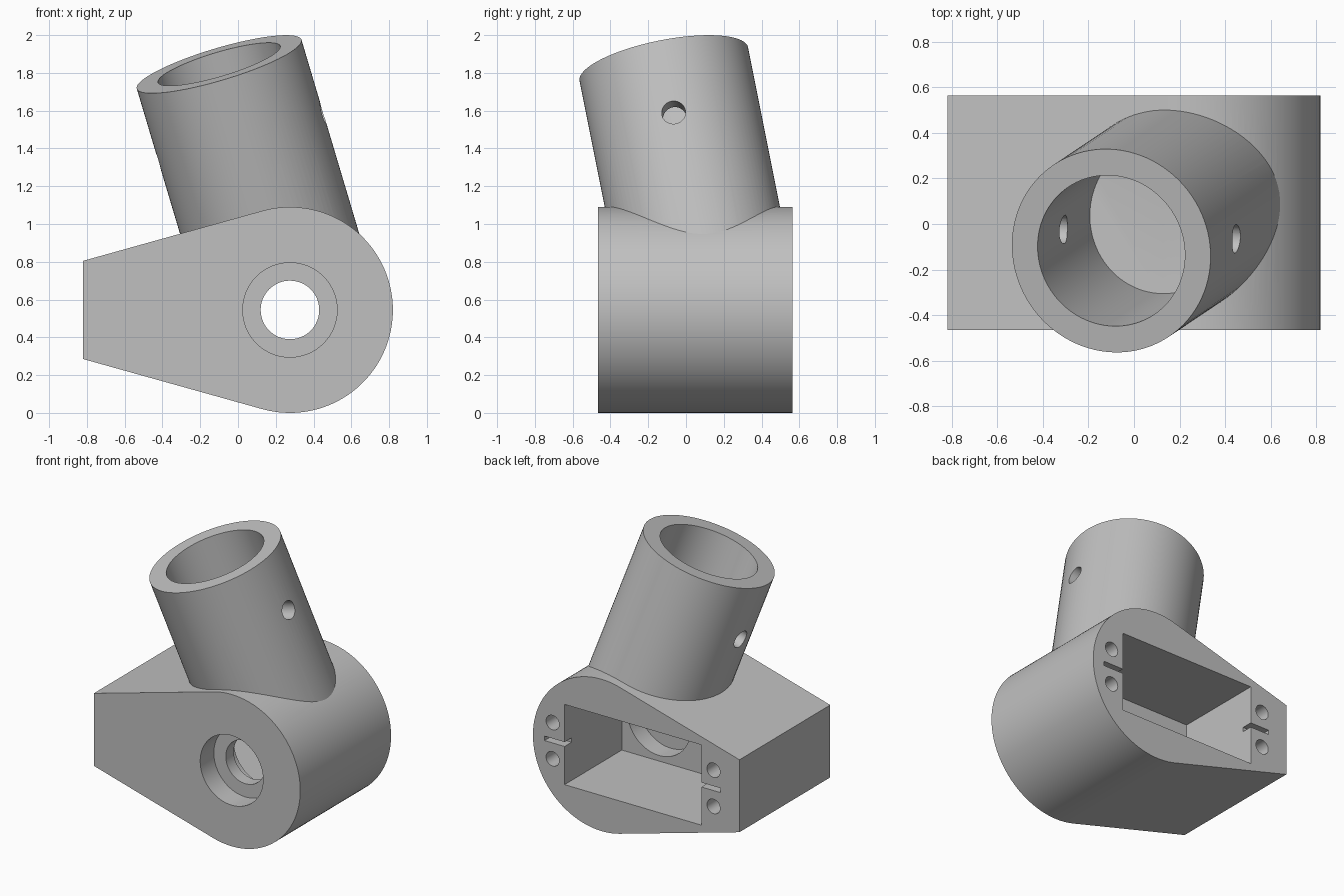
import bpy, bmesh, math
from mathutils import Vector

if "Cube" in bpy.data.objects:
    bpy.data.objects.remove(bpy.data.objects["Cube"])

grey = bpy.data.materials.new("plain_grey")
grey.diffuse_color = (0.53, 0.53, 0.53, 1)
grey.use_nodes = True
grey.node_tree.nodes["Principled BSDF"].inputs["Base Color"].default_value = grey.diffuse_color


def finish(name, bm):
    bmesh.ops.recalc_face_normals(bm, faces=bm.faces)
    mesh = bpy.data.meshes.new(name)
    bm.to_mesh(mesh)
    bm.free()
    mesh.materials.append(grey)
    ob = bpy.data.objects.new(name, mesh)
    bpy.context.collection.objects.link(ob)
    return ob


def rod(name, a, b, r, n=48):
    """Solid cylinder from point a to point b."""
    a, b = Vector(a), Vector(b)
    bm = bmesh.new()
    bmesh.ops.create_cone(bm, cap_ends=True, segments=n, radius1=r, radius2=r,
                          depth=(b - a).length)
    ob = finish(name, bm)
    rot = (b - a).to_track_quat('Z', 'Y').to_matrix().to_4x4()
    ob.data.transform(rot)
    ob.data.transform(rot.Translation((a + b) / 2))
    return ob


def box(name, lo, hi):
    bm = bmesh.new()
    bmesh.ops.create_cube(bm, size=1)
    for v in bm.verts:
        v.co = [h if c > 0 else l for c, l, h in zip(v.co, lo, hi)]
    return finish(name, bm)


def combine(target, tool, operation):
    """Apply a boolean and discard the tool."""
    mod = target.modifiers.new("combine", 'BOOLEAN')
    mod.operation, mod.solver, mod.object = operation, 'EXACT', tool
    bpy.context.view_layer.objects.active = target
    bpy.ops.object.modifier_apply(modifier=mod.name)
    bpy.data.objects.remove(tool, do_unlink=True)


FRONT, BACK = -0.465, 0.565
CX, CZ, R = 0.275, 0.545, 0.545

# Housing: round end tapering along tangents to a flat end
tilt = math.radians(15.5)
start, sweep = -math.pi / 2 - tilt, math.pi + 2 * tilt
profile = [(CX + R * math.cos(start + sweep * i / 72),
            CZ + R * math.sin(start + sweep * i / 72)) for i in range(73)]
profile += [(-0.82, CZ + 0.26), (-0.82, CZ - 0.26)]
bm = bmesh.new()
face = bm.faces.new([bm.verts.new((x, FRONT, z)) for x, z in profile])
ext = bmesh.ops.extrude_face_region(bm, geom=[face])
bmesh.ops.translate(bm, vec=(0, BACK - FRONT, 0),
                    verts=[v for v in ext["geom"] if isinstance(v, bmesh.types.BMVert)])
housing = finish("housing_with_socket", bm)

# Leaning socket tube with a blind bore
top = Vector((-0.10, -0.1175, 1.846))
axis = Vector((-0.298, -0.2, 1)).normalized()
socket = rod("socket", top - axis * 1.17, top, 0.455, 96)
combine(socket, rod("bore", top - axis * 0.85, top + axis * 0.1, 0.3375, 96), 'DIFFERENCE')

# Cross pin hole through both socket walls
mid = top - axis * 0.404
across = Vector((0.96, -0.053, 0.275)).normalized()
combine(socket, rod("pin_hole", mid - across * 0.6, mid + across * 0.6, 0.063), 'DIFFERENCE')
combine(housing, socket, 'UNION')

# Rectangular pocket open at the back
combine(housing, box("pocket", (-0.518, -0.085, 0.255), (0.569, 0.7, 0.831)), 'DIFFERENCE')

# Shaft hole with a wider recess on each side of a thin web
for a, b, r in ((-0.6, -0.31, 0.25), (-0.4, 0.0, 0.155), (-0.22, 0.0, 0.25)):
    combine(housing, rod("shaft_hole", (CX, a, CZ), (CX, b, CZ), r, 64), 'DIFFERENCE')

# Screw holes and shallow slots beside the pocket
for x in (-0.614, 0.664):
    for dz in (-0.13, 0.13):
        combine(housing, rod("screw_hole", (x, 0.2, CZ + dz), (x, 0.7, CZ + dz), 0.052, 32),
                'DIFFERENCE')
for x0, x1 in ((-0.67, -0.48), (0.53, 0.728)):
    combine(housing, box("slot", (x0, 0.485, CZ - 0.016), (x1, 0.7, CZ + 0.016)), 'DIFFERENCE')

# Smooth round walls, sharp edges
bpy.ops.object.select_all(action='DESELECT')
housing.select_set(True)
bpy.context.view_layer.objects.active = housing
bpy.ops.object.shade_smooth_by_angle(angle=math.radians(25))
